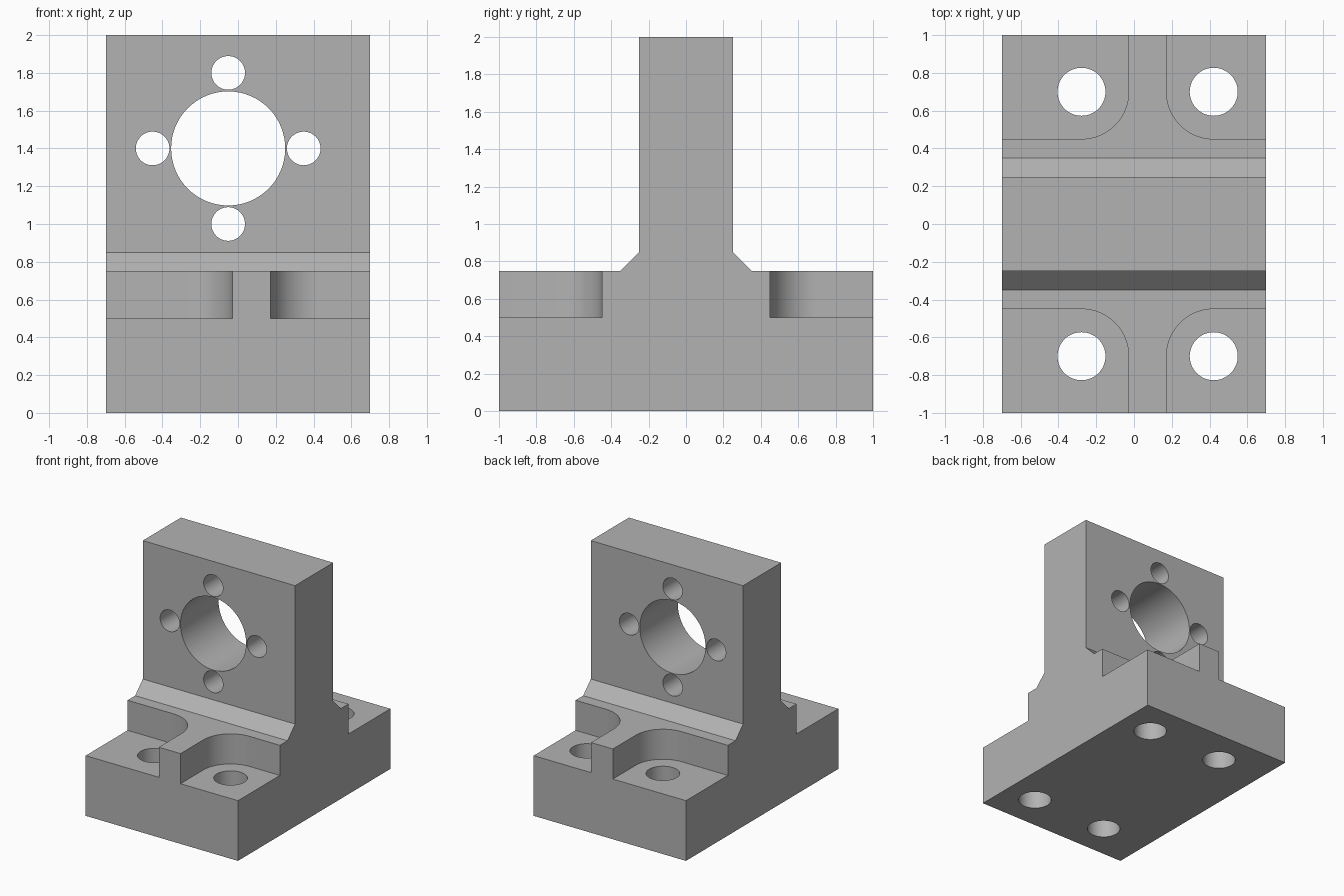
import bpy, bmesh
from math import cos, sin, pi
from mathutils import Vector

if "Cube" in bpy.data.objects:
    bpy.data.objects.remove(bpy.data.objects["Cube"], do_unlink=True)

# Single machined-metal grey
grey = bpy.data.materials.new("machined grey")
grey.use_nodes = True
COLOR = (0.45, 0.45, 0.45, 1)
grey.diffuse_color = COLOR
grey.node_tree.nodes["Principled BSDF"].inputs["Base Color"].default_value = COLOR


def prism(name, points, sweep):
    """Extrude a closed outline along a vector."""
    bm = bmesh.new()
    face = bm.faces.new([bm.verts.new(p) for p in points])
    result = bmesh.ops.extrude_face_region(bm, geom=[face])
    moved = [v for v in result["geom"] if isinstance(v, bmesh.types.BMVert)]
    bmesh.ops.translate(bm, verts=moved, vec=sweep)
    bmesh.ops.recalc_face_normals(bm, faces=bm.faces)
    mesh = bpy.data.meshes.new(name)
    bm.to_mesh(mesh)
    bm.free()
    mesh.materials.append(grey)
    obj = bpy.data.objects.new(name, mesh)
    bpy.context.collection.objects.link(obj)
    return obj


def arc(cx, cy, r, start, end, steps):
    return [(cx + r * cos(start + (end - start) * i / steps),
             cy + r * sin(start + (end - start) * i / steps)) for i in range(steps + 1)]


def cut(body, cutter):
    """Subtract a cutter and discard it."""
    cutter.hide_render = True
    mod = body.modifiers.new("cut", 'BOOLEAN')
    mod.operation, mod.solver, mod.object = 'DIFFERENCE', 'EXACT', cutter
    bpy.context.view_layer.objects.active = body
    bpy.ops.object.modifier_apply(modifier=mod.name)
    bpy.data.objects.remove(cutter, do_unlink=True)


# Base and upright plate: one side profile with chamfered roots
HALF_W = 0.7
half = [(1, 0), (1, 0.75), (0.35, 0.75), (0.25, 0.85), (0.25, 2)]
outline = half + [(-y, z) for y, z in reversed(half)]
body = prism("bearing_block", [(-HALF_W, y, z) for y, z in outline], Vector((2 * HALF_W, 0, 0)))

# Corner pockets with a rounded inner corner, each with a concentric bolt hole
POCKET_R, BOLT_R, BOLT_Y = 0.25, 0.127, 0.7
for sx, bolt_x in ((-1, -0.278), (1, 0.422)):
    for sy in (-1, 1):
        corner = arc(0, 0, POCKET_R, pi, 1.5 * pi, 24)
        shape = [(bolt_x + sx * u, sy * (BOLT_Y + v)) for u, v in corner]
        inner_x, inner_y = shape[0][0], shape[-1][1]
        shape += [(sx * 0.9, inner_y), (sx * 0.9, sy * 1.2), (inner_x, sy * 1.2)]
        cut(body, prism("pocket_cutter", [(x, y, 0.5) for x, y in shape], Vector((0, 0, 0.5))))
        ring = arc(bolt_x, sy * BOLT_Y, BOLT_R, 0, 2 * pi, 64)[:-1]
        cut(body, prism("bolt_cutter", [(x, y, -0.1) for x, y in ring], Vector((0, 0, 0.8))))

# Central bore and four surrounding holes through the upright plate
BORE_X, BORE_Z, PITCH = -0.052, 1.4, 0.4
holes = [(BORE_X, BORE_Z, 0.302)]
holes += [(BORE_X + dx * PITCH, BORE_Z + dz * PITCH, 0.089)
          for dx, dz in ((1, 0), (-1, 0), (0, 1), (0, -1))]
for x, z, r in holes:
    ring = arc(x, z, r, 0, 2 * pi, 64)[:-1]
    cut(body, prism("bore_cutter", [(u, -0.5, w) for u, w in ring], Vector((0, 1, 0))))

# Smooth hole walls, crisp edges
bpy.ops.object.select_all(action='DESELECT')
body.select_set(True)
bpy.context.view_layer.objects.active = body
bpy.ops.object.shade_smooth_by_angle(angle=pi / 6)
